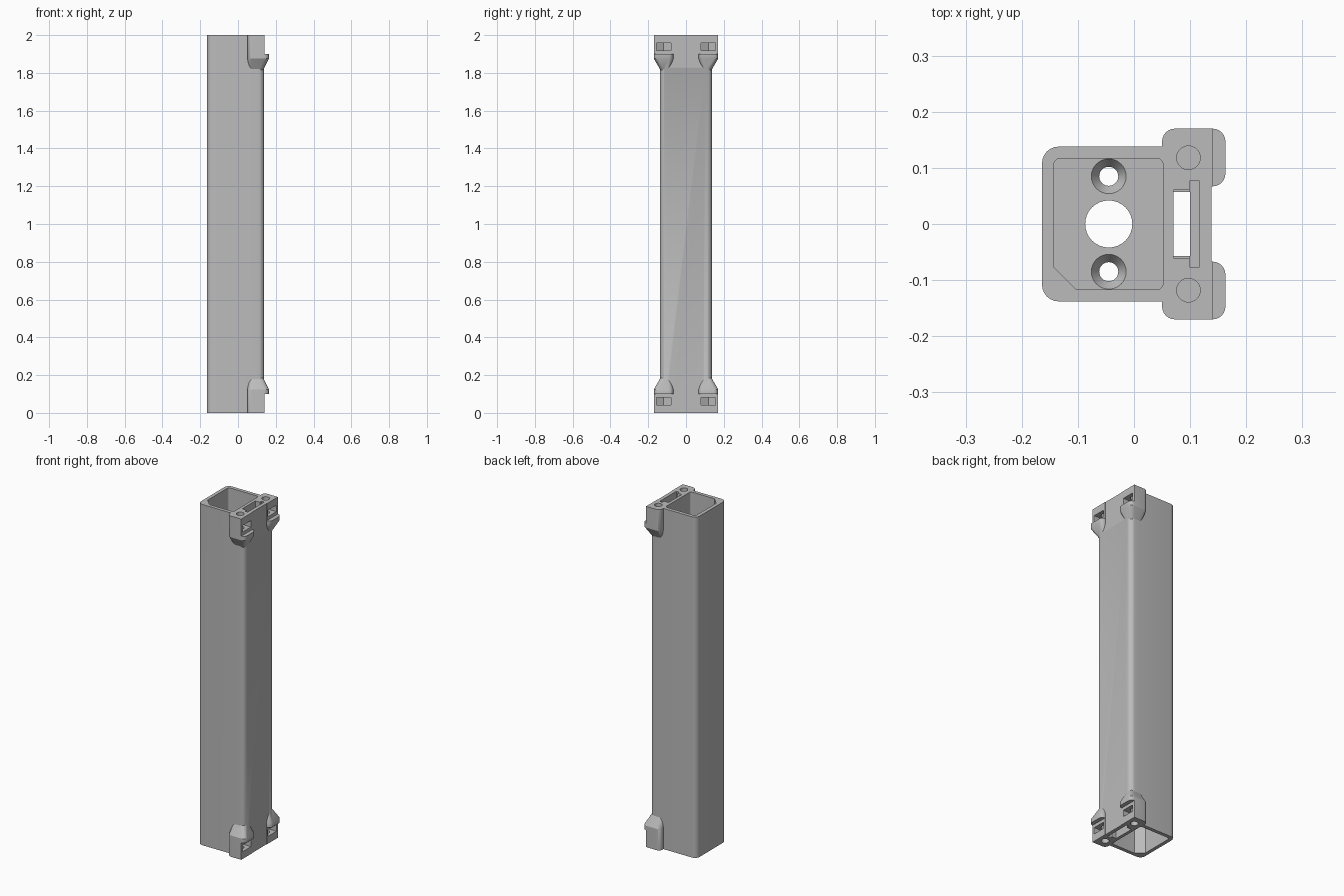
import bpy, bmesh, math

cube = bpy.data.objects.get("Cube")
if cube:
    bpy.data.objects.remove(cube, do_unlink=True)

grey = bpy.data.materials.new("plain grey")
grey.use_nodes = True
colour = (0.5, 0.5, 0.5, 1)
grey.diffuse_color = colour
grey.node_tree.nodes["Principled BSDF"].inputs["Base Color"].default_value = colour


def rounded(x0, x1, y0, y1, r, chamfer=0, steps=6):
    """Rounded rectangle; chamfer replaces the -x -y corner."""
    pts = []
    for cx, cy, start in ((x1 - r, y1 - r, 0), (x0 + r, y1 - r, 90),
                          (x0 + r, y0 + r, 180), (x1 - r, y0 + r, 270)):
        if chamfer and start == 180:
            pts += [(x0, y0 + chamfer), (x0 + chamfer, y0)]
            continue
        for i in range(steps + 1):
            a = math.radians(start + 90 * i / steps)
            pts.append((cx + r * math.cos(a), cy + r * math.sin(a)))
    return pts


def rect(x0, x1, y0, y1):
    return [(x0, y0), (x1, y0), (x1, y1), (x0, y1)]


def circle(x, y, r, n=32):
    return [(x + r * math.cos(math.tau * i / n), y + r * math.sin(math.tau * i / n)) for i in range(n)]


def loft(name, *levels):
    """Solid through (outline, height) levels with equal point counts."""
    bm = bmesh.new()
    rings = [[bm.verts.new((x, y, z)) for x, y in pts] for pts, z in levels]
    for a, b in zip(rings, rings[1:]):
        for i in range(len(a)):
            j = (i + 1) % len(a)
            bm.faces.new((a[i], a[j], b[j], b[i]))
    bm.faces.new(rings[0])
    bm.faces.new(rings[-1])
    bmesh.ops.recalc_face_normals(bm, faces=bm.faces)
    mesh = bpy.data.meshes.new(name)
    bm.to_mesh(mesh)
    bm.free()
    mesh.materials.append(grey)
    ob = bpy.data.objects.new(name, mesh)
    bpy.context.collection.objects.link(ob)
    return ob


def combine(tool, operation="DIFFERENCE"):
    mod = body.modifiers.new(tool.name, "BOOLEAN")
    mod.operation, mod.object, mod.solver = operation, tool, "EXACT"
    bpy.context.view_layer.objects.active = body
    bpy.ops.object.modifier_apply(modifier=mod.name)
    bpy.data.objects.remove(tool, do_unlink=True)


# Tube body, trimmed to its exact length later
outline = rounded(-0.164, 0.138, -0.138, 0.138, 0.03)
body = loft("tube_body", (outline, -0.05), (outline, 2.05))


def ends(z):
    """Heights measured from the bottom end and mirrored to the top end."""
    return z, 2 - z


# Corner pads with tapered lips at both ends
for end in (0, 1):
    for side in (-1, 1):
        wide = rounded(0.05, 0.163, 0.067, 0.17, 0.023)
        narrow = rounded(0.06, 0.134, 0.085, 0.135, 0.02)
        levels = [([(x, side * y) for x, y in pts], ends(z)[end])
                  for pts, z in ((wide, -0.05), (wide, 0.125), (narrow, 0.185))]
        combine(loft("corner_pad", *levels), "UNION")

for end in (0, 1):
    # Trim the end square and step the pads back above the lip
    big = rect(-0.5, 0.5, -0.5, 0.5)
    combine(loft("end_trim", (big, ends(-0.2)[end]), (big, ends(0)[end])))
    step = rect(0.14, 0.4, -0.4, 0.4)
    combine(loft("lip_step", (step, ends(-0.1)[end]), (step, ends(0.1)[end])))

    # Main cavity, leaving a partition halfway along
    cavity = rounded(-0.143, 0.052, -0.117, 0.117, 0.012, chamfer=0.04)
    combine(loft("cavity", (cavity, ends(-0.1)[end]), (cavity, ends(0.97)[end])))

    # Stepped strip slot and its wider groove
    groove = rect(0.099, 0.117, -0.077, 0.077)
    combine(loft("groove", (groove, ends(-0.1)[end]), (groove, ends(0.97)[end])))
    slot = rect(0.07, 0.1, -0.061, 0.061)
    combine(loft("slot", (slot, ends(-0.1)[end]), (slot, ends(0.96)[end])))

    for side in (-1, 1):
        # Screw holes and nut pockets in the pads
        y = side * 0.118
        hole = circle(0.097, y, 0.021)
        combine(loft("screw_hole", (hole, ends(-0.1)[end]), (hole, ends(0.13)[end])))
        w = 0.038
        nut = [(0.3, y - w), (0.3, y + w), (0.079, y + w), (0.058, y), (0.079, y - w)]
        combine(loft("nut_pocket", (nut, ends(0.043)[end]), (nut, ends(0.081)[end])))

# Through openings in the partition
through = rect(0.07, 0.1, -0.057, 0.057)
combine(loft("slot_through", (through, 0.9), (through, 1.1)))
centre = circle(-0.045, 0, 0.042)
combine(loft("cable_hole", (centre, 0.9), (centre, 1.1)))
for side in (-1, 1):
    y = side * 0.085
    small, large = circle(-0.045, y, 0.017), circle(-0.045, y, 0.031)
    combine(loft("countersunk_hole", (small, 0.9), (small, 1.01), (large, 1.03), (large, 1.1)))

# Smooth the rounded corners, keep machined edges sharp
bpy.ops.object.select_all(action="DESELECT")
body.select_set(True)
bpy.context.view_layer.objects.active = body
bpy.ops.object.shade_smooth_by_angle(angle=math.radians(30))
